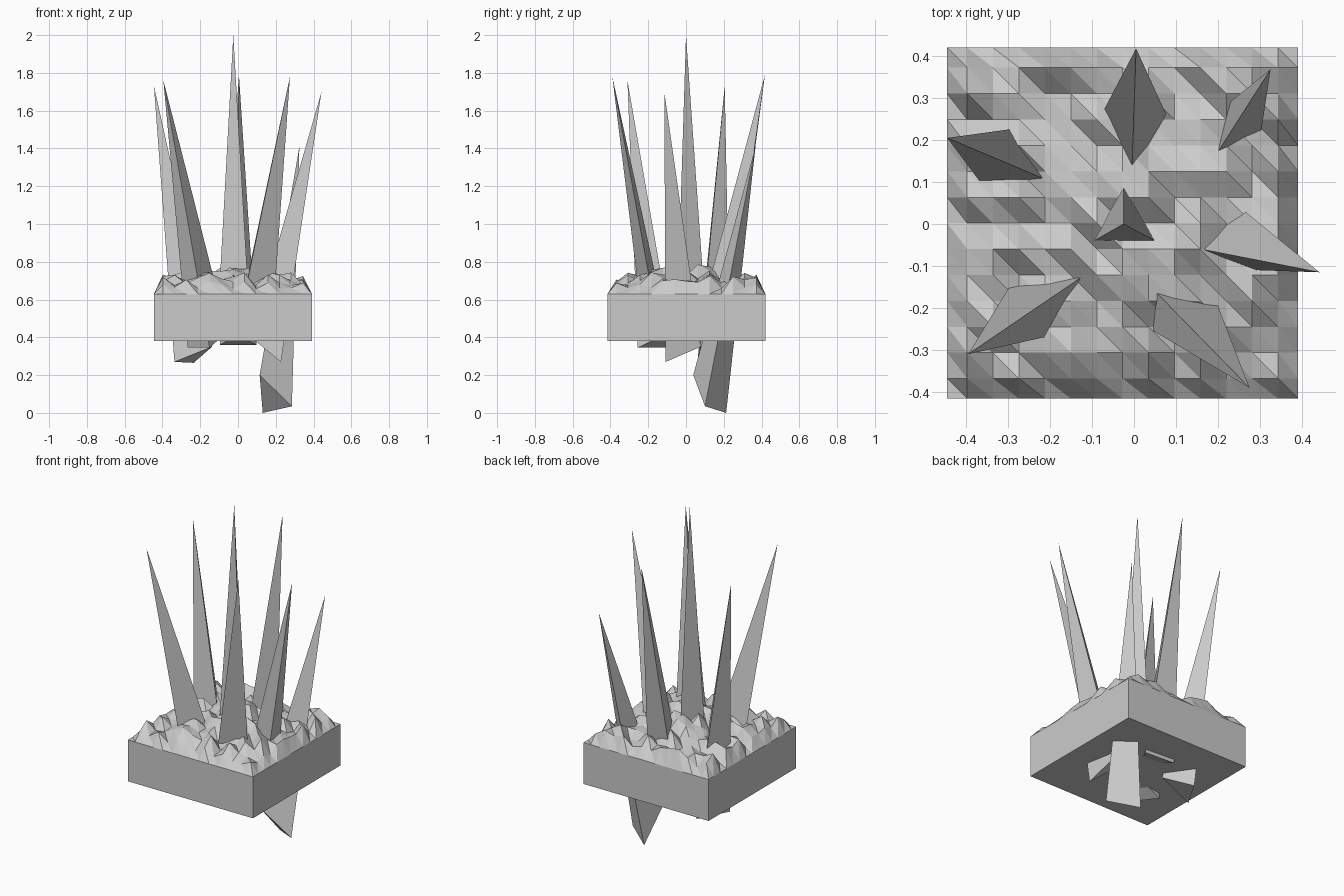
import bpy, bmesh, random
from mathutils import Vector

if "Cube" in bpy.data.objects:
    bpy.data.objects.remove(bpy.data.objects["Cube"])

random.seed(7)
CX, CY, HALF = -0.027, 0.002, 0.418
BOTTOM, RIM, SURF = 0.38, 0.63, 0.72
N, STEP = 14, 0.0617


def finish(name, bm):
    bmesh.ops.recalc_face_normals(bm, faces=bm.faces)
    me = bpy.data.meshes.new(name)
    bm.to_mesh(me)
    bm.free()
    ob = bpy.data.objects.new(name, me)
    bpy.context.collection.objects.link(ob)


# Square slab with a rough rocky top: 13 x 13 bumps inside a level rim
def coord(i):
    if i in (0, N):
        return -HALF if i == 0 else HALF
    return (i - N / 2) * STEP


bm = bmesh.new()
grid = []
for j in range(N + 1):
    row = []
    for i in range(N + 1):
        x, y = coord(i), coord(j)
        edge = i in (0, N) or j in (0, N)
        mound = 1 - max(abs(x), abs(y)) / HALF
        z = RIM if edge else RIM + random.uniform(0.015, 0.095) + 0.075 * mound
        row.append(bm.verts.new((CX + x, CY + y, z)))
    grid.append(row)
for j in range(N):
    for i in range(N):
        a, b, c, d = grid[j][i], grid[j][i + 1], grid[j + 1][i + 1], grid[j + 1][i]
        bm.faces.new((a, b, d))
        bm.faces.new((b, c, d))
boundary = [e for e in bm.edges if e.is_boundary]
ext = bmesh.ops.extrude_edge_only(bm, edges=boundary)["geom"]
for v in ext:
    if isinstance(v, bmesh.types.BMVert):
        v.co.z = BOTTOM
bmesh.ops.contextual_create(bm, geom=[e for e in ext if isinstance(e, bmesh.types.BMEdge)])
finish("rocky_slab", bm)


# Three-sided spikes: tip, corners where they leave the rock, heights of buried corners
def spike(name, tip, corners, lows):
    tip = Vector(tip)
    bm = bmesh.new()
    top = bm.verts.new(tip)
    base = []
    for (x, y), low in zip(corners, lows):
        k = (tip.z - low) / (tip.z - SURF)
        base.append(bm.verts.new(tip + (Vector((x, y, SURF)) - tip) * k))
    bm.faces.new(base)
    for i in range(3):
        bm.faces.new((base[i], base[(i + 1) % 3], top))
    finish(name, bm)


spike("centre_spike", (-0.025, 0, 2.0),
      [(-0.025, 0.09), (-0.095, -0.04), (0.05, -0.04)], (0.45, 0.45, 0.45))
spike("back_spike", (0.005, 0.418, 1.79),
      [(-0.005, 0.13), (-0.07, 0.275), (0.075, 0.265)], (0.41, 0.36, 0.36))
spike("left_spike", (-0.445, 0.205, 1.73),
      [(-0.22, 0.11), (-0.37, 0.105), (-0.3, 0.225)], (0.35, 0.27, 0.265))
spike("right_spike", (0.442, -0.115, 1.7),
      [(0.16, -0.06), (0.27, 0.025), (0.295, -0.11)], (0.4, 0.35, 0.27))
spike("front_left_spike", (-0.395, -0.31, 1.76),
      [(-0.13, -0.13), (-0.3, -0.155), (-0.215, -0.27)], (0.43, 0.345, 0.345))
spike("front_right_spike", (0.275, -0.39, 1.78),
      [(0.05, -0.16), (0.055, -0.26), (0.2, -0.195)], (0.45, 0.42, 0.42))
spike("back_right_spike", (0.325, 0.368, 1.41),
      [(0.205, 0.18), (0.305, 0.234), (0.23, 0.292)], (0.2, 0.035, 0.0))
